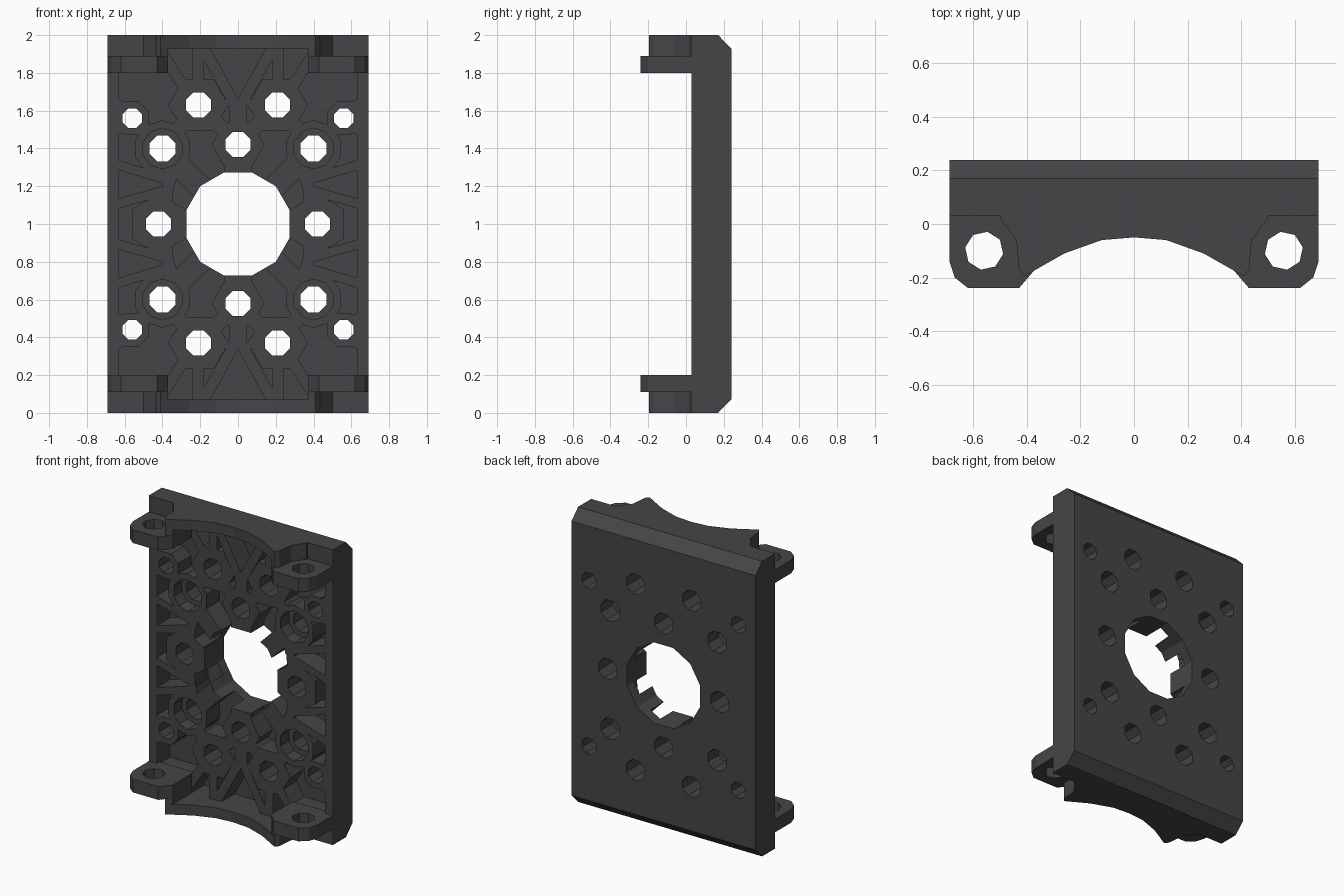
import bpy, bmesh
from math import cos, sin, pi, radians
from mathutils import Vector

if "Cube" in bpy.data.objects:
    bpy.data.objects.remove(bpy.data.objects["Cube"])

FRONT, FLOOR, BACK = 0.03, 0.17, 0.24   # rib face, pocket floor, rear face
W = 0.69
solids = bpy.data.collections.new("solids")
cutters = bpy.data.collections.new("cutters")
for c in (solids, cutters):
    bpy.context.scene.collection.children.link(c)


def prism(name, pts, axis, a, b, coll):
    """Extrude a 2D outline along an axis from a to b."""
    place = {"x": lambda u, v, t: (t, u, v),
             "y": lambda u, v, t: (u, t, v),
             "z": lambda u, v, t: (u, v, t)}[axis]
    bm = bmesh.new()
    lo = [bm.verts.new(place(u, v, a)) for u, v in pts]
    hi = [bm.verts.new(place(u, v, b)) for u, v in pts]
    bm.faces.new(lo)
    bm.faces.new(hi[::-1])
    n = len(pts)
    for i in range(n):
        bm.faces.new((lo[i], hi[i], hi[(i + 1) % n], lo[(i + 1) % n]))
    bmesh.ops.recalc_face_normals(bm, faces=bm.faces)
    me = bpy.data.meshes.new(name)
    bm.to_mesh(me)
    bm.free()
    ob = bpy.data.objects.new(name, me)
    ob.hide_render = True
    coll.objects.link(ob)
    return ob


def ngon(x, z, r, n, turn=0):
    return [(x + r * cos(radians(turn) + 2 * pi * i / n),
             z + r * sin(radians(turn) + 2 * pi * i / n)) for i in range(n)]


def box(x0, x1, z0, z1):
    return [(x0, z0), (x1, z0), (x1, z1), (x0, z1)]


def bar(p, q, w):
    p, q = Vector(p), Vector(q)
    d = (q - p).normalized() * w / 2
    s = Vector((-d.y, d.x))
    return [tuple(v) for v in (p + s, p - s, q - s, q + s)]


done = set()


def mirrored(name, pts, a, b, coll):
    """Repeat an outline in all four quarters of the plate."""
    for sx in (1, -1):
        for sz in (1, -1):
            new = [(sx * x, 1 + sz * (z - 1)) for x, z in pts]
            key = (name, a, frozenset((round(x, 3) + 0.0, round(z, 3)) for x, z in new))
            if key not in done:
                done.add(key)
                prism(name, new, "y", a, b, coll)


# Rear panel with chamfered top and bottom
panel = prism("mounting_plate", [(FLOOR, 0), (BACK, 0.07), (BACK, 1.93), (FLOOR, 2)],
              "x", -W, W, bpy.context.scene.collection)
panel.hide_render = False

# Side walls, end walls and blocks behind the ears
RIB = (FRONT, FLOOR + 0.03, solids)
for s in (1, -1):
    prism("side_wall", box(*sorted((s * 0.63, s * W)), 0.07, 1.93), "y", *RIB)
mirrored("end_wall", box(-W, W, 1.93, 2), FRONT, FLOOR, solids)
mirrored("ear_block", box(0.37, W, 1.81, 1.94), *RIB)

# Bosses: centre x, z, radius, sides, turn
bosses = [(0.21, 1.63, 0.16, 6, 0), (0.42, 1.0, 0.16, 6, 30), (0, 1.42, 0.14, 6, 0),
          (0.40, 1.40, 0.15, 10, 18), (0.56, 1.56, 0.095, 8, 22.5)]
for x, z, r, n, t in bosses:
    mirrored("boss", ngon(x, z, r, n, t), *RIB)

# Ribs between bosses, walls and centre hole
ribs = [((0, 1.2), (0, 1.4), 0.15), ((0.15, 1.15), (0.38, 1.38), 0.12),
        ((0.2, 1.0), (0.4, 1.0), 0.15), ((0.05, 1.47), (0.18, 1.6), 0.08),
        ((0.38, 1.42), (0.23, 1.61), 0.08), ((0.42, 1.42), (0.55, 1.55), 0.08),
        ((0.21, 1.72), (0.21, 1.95), 0.06), ((0, 1.5), (0, 1.66), 0.09),
        ((0, 1.6), (0.19, 1.95), 0.06), ((0.27, 1.70), (0.40, 1.90), 0.06),
        ((0.56, 1.58), (0.66, 1.64), 0.07), ((0.56, 1.54), (0.66, 1.50), 0.07),
        ((0.33, 1.22), (0.66, 1.32), 0.05), ((0.35, 1.19), (0.66, 1.10), 0.05),
        ((0.38, 1.1), (0.36, 1.32), 0.06)]
for p, q, w in ribs:
    mirrored("rib", bar(p, q, w), *RIB)

# Arched end lips and screw ears
half = [(0.12, -0.06), (0.26, -0.11), (0.41, -0.195), (0.43, -0.17),
        (0.44, -0.06), (0.50, 0.02), (0.50, 0.06)]
arch = [(-x, y) for x, y in half[::-1]] + [(0, -0.05)] + half
tip = [(0.37, 0.05), (0.37, -0.17), (0.41, -0.195), (0.43, -0.17),
       (0.44, -0.06), (0.50, 0.02), (0.50, 0.05)]
ear = [(0.37, 0.06), (0.37, -0.17), (0.43, -0.24), (0.62, -0.24),
       (0.67, -0.20), (W, -0.14), (W, 0.06)]
for up in (0, 1):
    span = lambda a, b: (2 - b, 2 - a) if up else (a, b)
    prism("arched_lip", arch, "z", *span(0, 0.07), solids)
    for s in (1, -1):
        flip = lambda pts: [(s * x, y) for x, y in pts]
        prism("lip_end", flip(tip), "z", *span(0.0, 0.15), solids)
        prism("ear", flip(ear), "z", *span(0.11, 0.2), solids)
        prism("ear_hole", flip(ngon(0.56, -0.1, 0.072, 8, 10)), "z", *span(0.08, 0.25), cutters)

# Centre bore, screw holes and counterbores
prism("bore", ngon(0, 1, 0.283, 12, 15), "y", -0.3, 0.4, cutters)
for x, z, r in [(0.21, 1.63, 0.072), (0.42, 1, 0.072), (0, 1.42, 0.072),
                (0.40, 1.40, 0.074), (0.56, 1.56, 0.056)]:
    mirrored("hole", ngon(x, z, r, 8, 22.5), 0.0, 0.4, cutters)
mirrored("counterbore", ngon(0.40, 1.40, 0.108, 10, 18), 0.0, 0.12, cutters)

# Combine everything into one solid
for op, coll in (("UNION", solids), ("DIFFERENCE", cutters)):
    m = panel.modifiers.new(op.lower(), "BOOLEAN")
    m.operation, m.operand_type, m.collection, m.solver = op, "COLLECTION", coll, "EXACT"
bpy.context.view_layer.update()
dg = bpy.context.evaluated_depsgraph_get()
result = bpy.data.meshes.new_from_object(panel.evaluated_get(dg))
panel.modifiers.clear()
panel.data = result
for coll in (solids, cutters):
    for ob in list(coll.objects):
        bpy.data.objects.remove(ob)
    bpy.data.collections.remove(coll)

# Dark grey plastic
mat = bpy.data.materials.new("dark_grey")
mat.diffuse_color = (0.06, 0.06, 0.065, 1)
mat.use_nodes = True
mat.node_tree.nodes["Principled BSDF"].inputs["Base Color"].default_value = mat.diffuse_color
panel.data.materials.clear()
panel.data.materials.append(mat)
for f in panel.data.polygons:
    f.material_index = 0
    f.use_smooth = False
